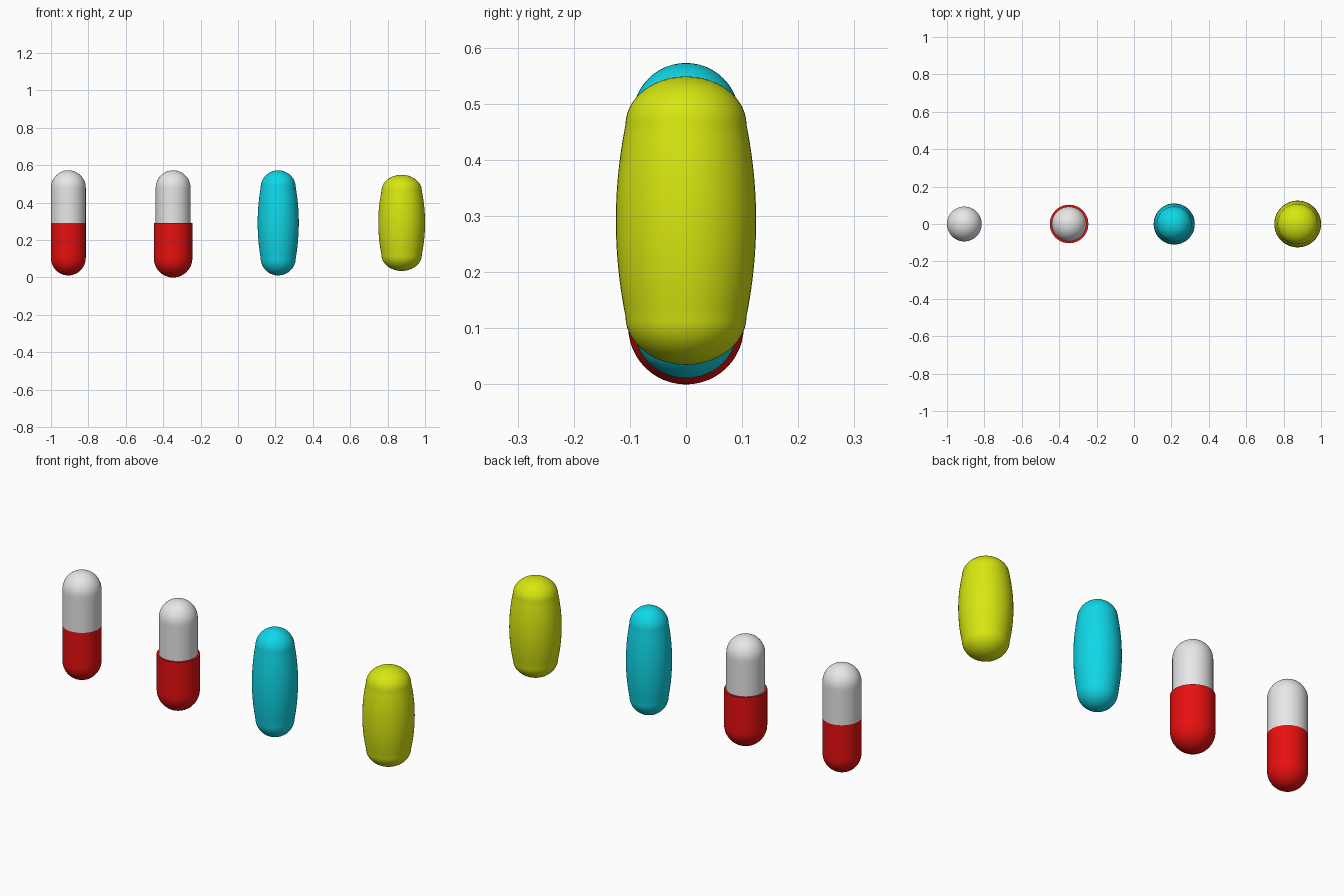
import bpy, bmesh, math

cube = bpy.data.objects.get("Cube")
if cube:
    bpy.data.objects.remove(cube, do_unlink=True)

SEGMENTS = 48
CAP_STEPS = 12
MID_Z = 0.292


def material(name, rgb):
    mat = bpy.data.materials.new(name)
    mat.use_nodes = True
    mat.diffuse_color = (*rgb, 1)
    mat.node_tree.nodes["Principled BSDF"].inputs["Base Color"].default_value = (*rgb, 1)
    return mat


def half_profile(radius, cap, straight, belly):
    """Radius/height pairs from the middle to the tip of a capsule."""
    pts = []
    steps = 10
    for i in range(steps):
        t = i / steps
        pts.append((radius + (belly - radius) * (1 - t * t), straight * t))
    for i in range(CAP_STEPS + 1):
        a = math.pi / 2 * i / CAP_STEPS
        pts.append((radius * math.cos(a), straight + cap * math.sin(a)))
    return pts


def lathe(name, profile, x, mat):
    """Spin a radius/height profile around the vertical axis at x."""
    bm = bmesh.new()
    verts = [bm.verts.new((r, 0, z)) for r, z in profile]
    edges = [bm.edges.new(pair) for pair in zip(verts, verts[1:])]
    bmesh.ops.spin(bm, geom=verts + edges, cent=(0, 0, 0), axis=(0, 0, 1),
                   angle=math.tau, steps=SEGMENTS, use_duplicate=False)
    bmesh.ops.remove_doubles(bm, verts=bm.verts, dist=1e-5)
    bmesh.ops.recalc_face_normals(bm, faces=bm.faces)
    mesh = bpy.data.meshes.new(name)
    bm.to_mesh(mesh)
    bm.free()
    mesh.materials.append(mat)
    obj = bpy.data.objects.new(name, mesh)
    obj.location = (x, 0, MID_Z)
    bpy.context.collection.objects.link(obj)
    bpy.ops.object.select_all(action="DESELECT")
    obj.select_set(True)
    bpy.context.view_layer.objects.active = obj
    bpy.ops.object.shade_smooth_by_angle(angle=math.radians(40))
    return obj


def flipped(profile):
    return [(r, -z) for r, z in profile]


def whole(profile):
    return flipped(profile)[::-1] + profile[1:]


white = material("white", (0.8, 0.8, 0.8))
red = material("red", (0.8, 0.005, 0.005))
cyan = material("cyan", (0.005, 0.68, 0.8))
yellow = material("yellow", (0.68, 0.8, 0.005))

# Two-colour capsules: the second has a wider lower shell with a flat rim
shell = half_profile(0.093, 0.093, 0.188, 0.093)
wide = half_profile(0.103, 0.103, 0.189, 0.103)
lathe("flush_capsule_top", shell, -0.907, white)
lathe("flush_capsule_bottom", flipped(shell), -0.907, red)
lathe("stepped_capsule_top", shell, -0.347, white)
lathe("stepped_capsule_bottom", [(0.093, 0)] + flipped(wide), -0.347, red)

# Single-colour pills with bulging sides
lathe("slim_pill", whole(half_profile(0.094, 0.093, 0.188, 0.11)), 0.215, cyan)
lathe("stout_pill", whole(half_profile(0.108, 0.087, 0.17, 0.125)), 0.875, yellow)
